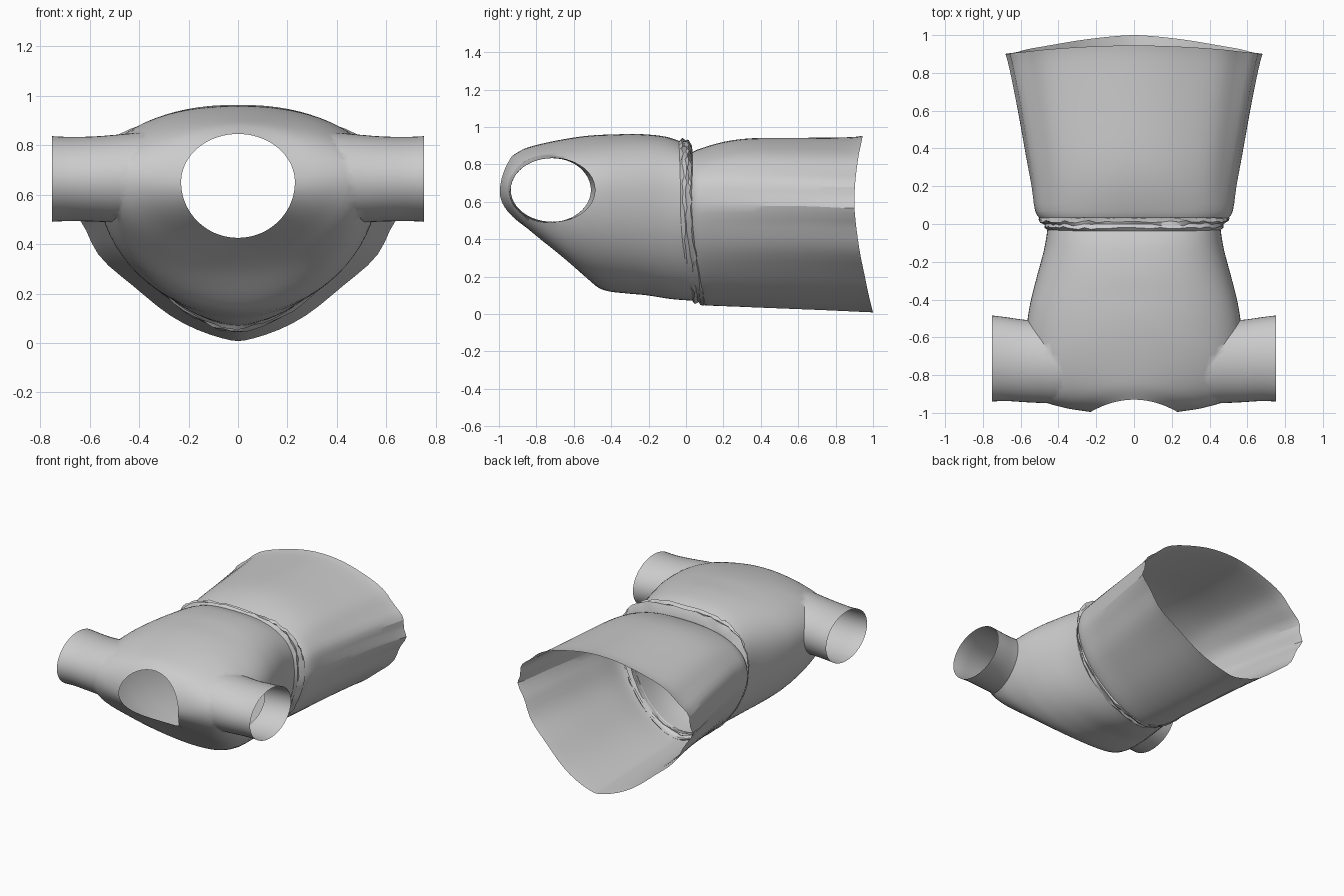
import bpy, bmesh, math, random
from mathutils import Vector

if "Cube" in bpy.data.objects:
    bpy.data.objects.remove(bpy.data.objects["Cube"])

random.seed(4)
SIDES = 72


def catmull(rows, steps):
    """Smoothly resample a list of section rows."""
    out = []
    for i in range(len(rows) - 1):
        a, b = rows[max(i - 1, 0)], rows[i]
        c, d = rows[i + 1], rows[min(i + 2, len(rows) - 1)]
        for k in range(steps):
            t = k / steps
            out.append([0.5 * (2 * q + (r - p) * t + (2 * p - 5 * q + 4 * r - s) * t * t
                               + (3 * q - p - 3 * r + s) * t ** 3)
                        for p, q, r, s in zip(a, b, c, d)])
    return out + [list(rows[-1])]


def section(row):
    """Garment loop: y at bottom/side/top, half width, z bottom/centre/top, roundness."""
    yb, ys, yt, hw, zb, zc, zt, nb, nt = row
    pts = []
    for i in range(SIDES):
        a = 2 * math.pi * i / SIDES
        c, s = math.cos(a), math.sin(a)
        n = nt if s > 0 else nb
        x = math.copysign(hw * abs(c) ** (2 / n), c)
        h = abs(s) ** (2 / n)
        z = zc + h * (zt - zc) if s > 0 else zc - h * (zc - zb)
        pts.append(Vector((x, ys + ((yt if s > 0 else yb) - ys) * s * s, z)))
    return pts


def loft(name, loops, apexes=None):
    """Skin loops into a tube; optional apex points close both ends with fans."""
    bm = bmesh.new()
    rings = [[bm.verts.new(p) for p in lp] for lp in loops]
    n = len(rings[0])
    for r0, r1 in zip(rings, rings[1:]):
        for i in range(n):
            j = (i + 1) % n
            bm.faces.new((r0[i], r0[j], r1[j], r1[i]))
    if apexes:
        for ring, p in zip((rings[0], rings[-1]), apexes):
            v = bm.verts.new(p)
            for i in range(n):
                bm.faces.new((ring[i], ring[(i + 1) % n], v))
    bmesh.ops.recalc_face_normals(bm, faces=bm.faces)
    me = bpy.data.meshes.new(name)
    bm.to_mesh(me)
    bm.free()
    ob = bpy.data.objects.new(name, me)
    bpy.context.collection.objects.link(ob)
    return ob


def smooth(ob, angle=40):
    bpy.ops.object.select_all(action='DESELECT')
    ob.select_set(True)
    bpy.context.view_layer.objects.active = ob
    bpy.ops.object.shade_smooth_by_angle(angle=math.radians(angle))


# Bodice: neck rim, over the shoulders, down to the waist
bodice_rows = [
    (-.79, -.995, -.93, .23, .425, .65, .845, 2, 2),
    (-.72, -.97, -.86, .38, .37, .66, .885, 2, 2),
    (-.62, -.92, -.75, .50, .285, .66, .915, 2, 2),
    (-.50, -.78, -.62, .555, .165, .67, .940, 2, 2.05),
    (-.43, -.60, -.50, .57, .125, .66, .955, 2, 2.1),
    (-.32, -.45, -.38, .555, .11, .65, .960, 2, 2.2),
    (-.21, -.30, -.25, .52, .10, .63, .962, 2, 2.3),
    (-.08, -.13, -.11, .475, .08, .61, .948, 1.95, 2.5),
    (.05, .00, -.01, .455, .07, .60, .915, 1.85, 2.7),
]
ends = [Vector((0, -.85, .64)), Vector((0, .01, .55))]
bodice = loft("bodice", [section(r) for r in catmull(bodice_rows, 5)], ends)

# Short sleeves, flowing out of the shoulders
sleeve_rows = [(.26, -.73, .68, .205, .178), (.38, -.735, .672, .215, .180),
               (.48, -.73, .665, .218, .178), (.58, -.725, .663, .218, .172),
               (.68, -.715, .663, .222, .170), (.752, -.712, .663, .228, .173)]
caps = list(ends)
for side in (-1, 1):
    loops = []
    for x, cy, cz, ry, rz in catmull(sleeve_rows, 3):
        loops.append([Vector((side * x, cy + ry * math.cos(2 * math.pi * i / 48),
                              cz + rz * math.sin(2 * math.pi * i / 48))) for i in range(48)])
    tips = [Vector((side * .26, -.73, .68)), Vector((side * .752, -.712, .663))]
    caps += tips
    sleeve = loft("sleeve", loops, tips)
    mod = bodice.modifiers.new("join", 'BOOLEAN')
    mod.operation, mod.solver, mod.object = 'UNION', 'EXACT', sleeve
    bpy.context.view_layer.objects.active = bodice
    bpy.ops.object.modifier_apply(modifier="join")
    bpy.data.objects.remove(sleeve)

# Open the neck, waist and cuffs by removing the end fans
bm = bmesh.new()
bm.from_mesh(bodice.data)
tips = [v for v in bm.verts if any((v.co - c).length < 1e-4 for c in caps)]
bmesh.ops.delete(bm, geom=tips, context='VERTS')
bm.to_mesh(bodice.data)
bm.free()
smooth(bodice)

# Crumpled waist seam
band_rows = [
    (.03, -.03, -.04, .460, .075, .60, .922, 1.85, 2.7),
    (.05, -.015, -.025, .475, .058, .60, .938, 1.75, 2.9),
    (.065, .00, -.005, .472, .064, .60, .925, 1.75, 2.9),
    (.08, .012, .012, .498, .045, .60, .928, 1.7, 2.9),
    (.10, .025, .028, .505, .045, .60, .895, 1.7, 2.7),
    (.11, .035, .035, .495, .052, .60, .865, 1.65, 2.5),
]
band_loops = [section(r) for r in band_rows]
for lp in band_loops[1:-1]:
    for p in lp:
        p.y += random.uniform(-.007, .007)
        p.z += random.uniform(-.006, .006)
smooth(loft("waist_seam", band_loops), 30)

# Flared skirt with soft lengthwise folds
skirt_rows = [
    (.08, .025, .03, .495, .05, .60, .862, 1.65, 2.5),
    (.12, .07, .07, .525, .045, .60, .882, 1.62, 2.4),
    (.25, .20, .20, .545, .04, .60, .920, 1.58, 2.25),
    (.42, .36, .36, .575, .033, .60, .940, 1.55, 2.1),
    (.70, .62, .64, .622, .022, .60, .942, 1.52, 2.0),
    (.92, .83, .87, .665, .012, .59, .945, 1.5, 1.95),
    (1.00, .90, .945, .685, .006, .59, .953, 1.5, 1.95),
]
skirt_loops = [section(r) for r in catmull(skirt_rows, 3)]
for k, lp in enumerate(skirt_loops):
    t = k / (len(skirt_loops) - 1)
    for i, p in enumerate(lp):
        a = 2 * math.pi * i / SIDES
        f = 1 - .03 * t * (.5 + .5 * math.sin(11 * a + 2 * math.sin(2 * a))) * abs(math.cos(a))
        p.x *= f
        p.z = .59 + (p.z - .59) * f
        p.z = max(p.z, .03 - .022 * t)   # flattened underside
smooth(loft("skirt", skirt_loops), 20)
